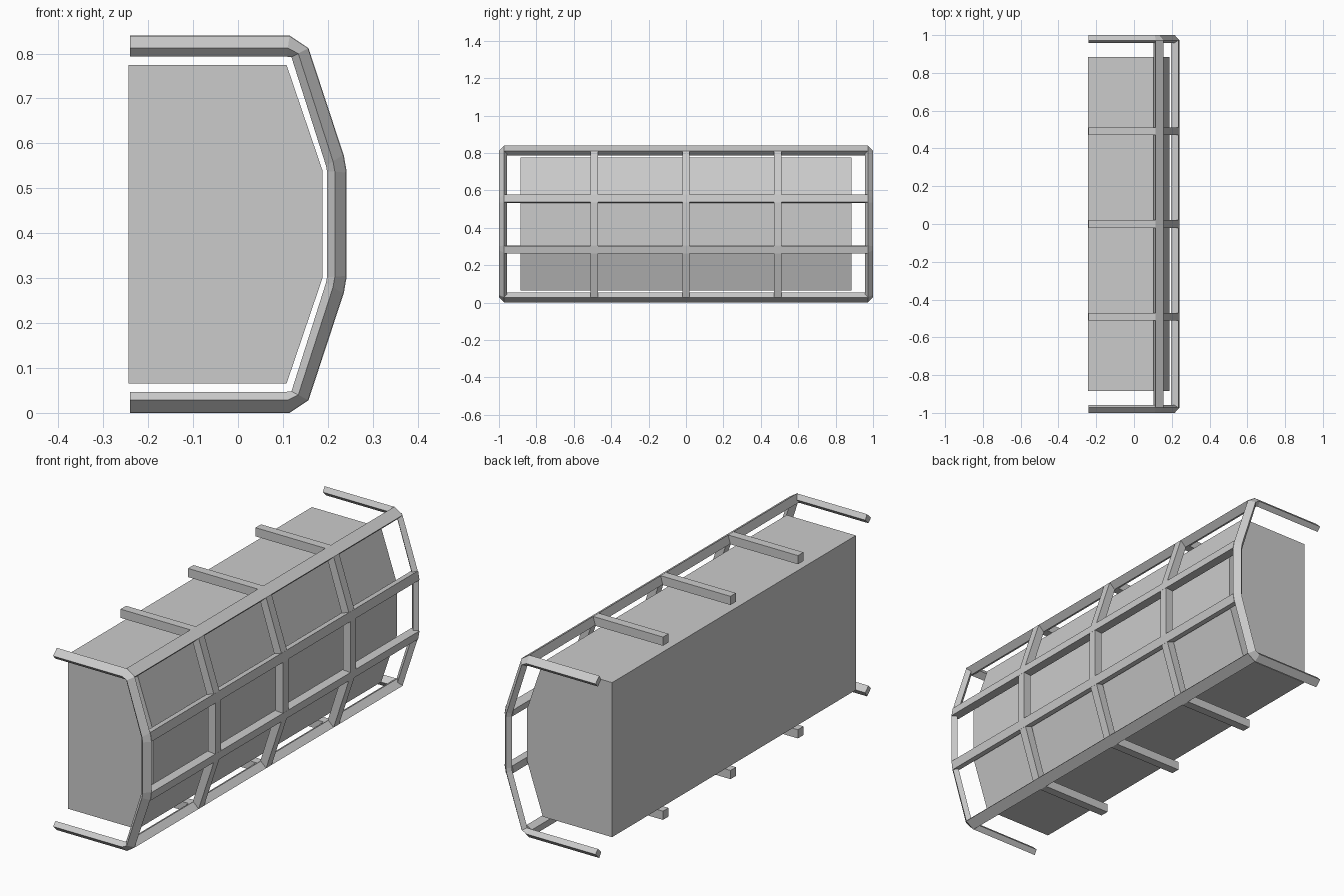
import bpy, bmesh

cube = bpy.data.objects.get("Cube")
if cube:
    bpy.data.objects.remove(cube, do_unlink=True)

grey = bpy.data.materials.new("plain grey")
grey.use_nodes = True
colour = (0.6, 0.6, 0.6, 1)
grey.diffuse_color = colour
grey.node_tree.nodes["Principled BSDF"].inputs["Base Color"].default_value = colour

HEIGHT = 0.84


def mirrored(half):
    """Continue an (x, z) path below the middle height."""
    return half + [(x, HEIGHT - z) for x, z in reversed(half)]


def loft(name, rings):
    """Join matching rings of points into one closed solid."""
    bm = bmesh.new()
    loops = [[bm.verts.new(p) for p in ring] for ring in rings]
    n = len(loops[0])
    for a, b in zip(loops, loops[1:]):
        for i in range(n):
            j = (i + 1) % n
            bm.faces.new((a[i], a[j], b[j], b[i]))
    bm.faces.new(loops[0])
    bm.faces.new(loops[-1])
    bmesh.ops.recalc_face_normals(bm, faces=bm.faces)
    mesh = bpy.data.meshes.new(name)
    bm.to_mesh(mesh)
    bm.free()
    mesh.materials.append(grey)
    obj = bpy.data.objects.new(name, mesh)
    bpy.context.collection.objects.link(obj)
    return obj


def along_y(name, profile, half_length):
    return loft(name, [[(x, y, z) for x, z in profile]
                       for y in (-half_length, half_length)])


# Solid core with slanted upper and lower edges
along_y("core", mirrored([(-0.244, 0.775), (0.108, 0.775), (0.188, 0.54)]), 0.885)

# Outer and inner outlines shared by all the hoops
outer = mirrored([(-0.24, 0.84), (0.115, 0.84), (0.157, 0.812),
                  (0.235, 0.575), (0.242, 0.535)])
inner = mirrored([(-0.24, 0.793), (0.108, 0.793), (0.119, 0.792),
                  (0.196, 0.55), (0.198, 0.538)])


def hoop(name, section):
    """Sweep a section of (depth from outer to inner, y) along the outlines."""
    rings = [[(a + (c - a) * t, y, b + (d - b) * t) for t, y in section]
             for (a, b), (c, d) in zip(outer, inner)]
    return loft(name, rings)


# Middle ribs
for label, y in (("front", -0.49), ("middle", 0), ("back", 0.49)):
    hoop(label + "_rib", [(0, y - 0.02), (0, y + 0.02), (0.85, y + 0.02), (0.85, y - 0.02)])

# End hoops with a tilted section
for label, s in (("front", -1), ("back", 1)):
    hoop(label + "_end_hoop", [(0.03, s * 0.972), (0.6, s), (1, s * 0.982), (0.5, s * 0.958)])

# Long rails at the four bends
corner = [(0.115, 0.84), (0.157, 0.812), (0.13, 0.786), (0.104, 0.802)]
side = [(0.235, 0.577), (0.242, 0.537), (0.202, 0.534), (0.197, 0.565)]
for label, profile in (("corner", corner), ("side", side)):
    along_y("upper_%s_rail" % label, profile, 0.972)
    along_y("lower_%s_rail" % label, [(x, HEIGHT - z) for x, z in profile], 0.972)
